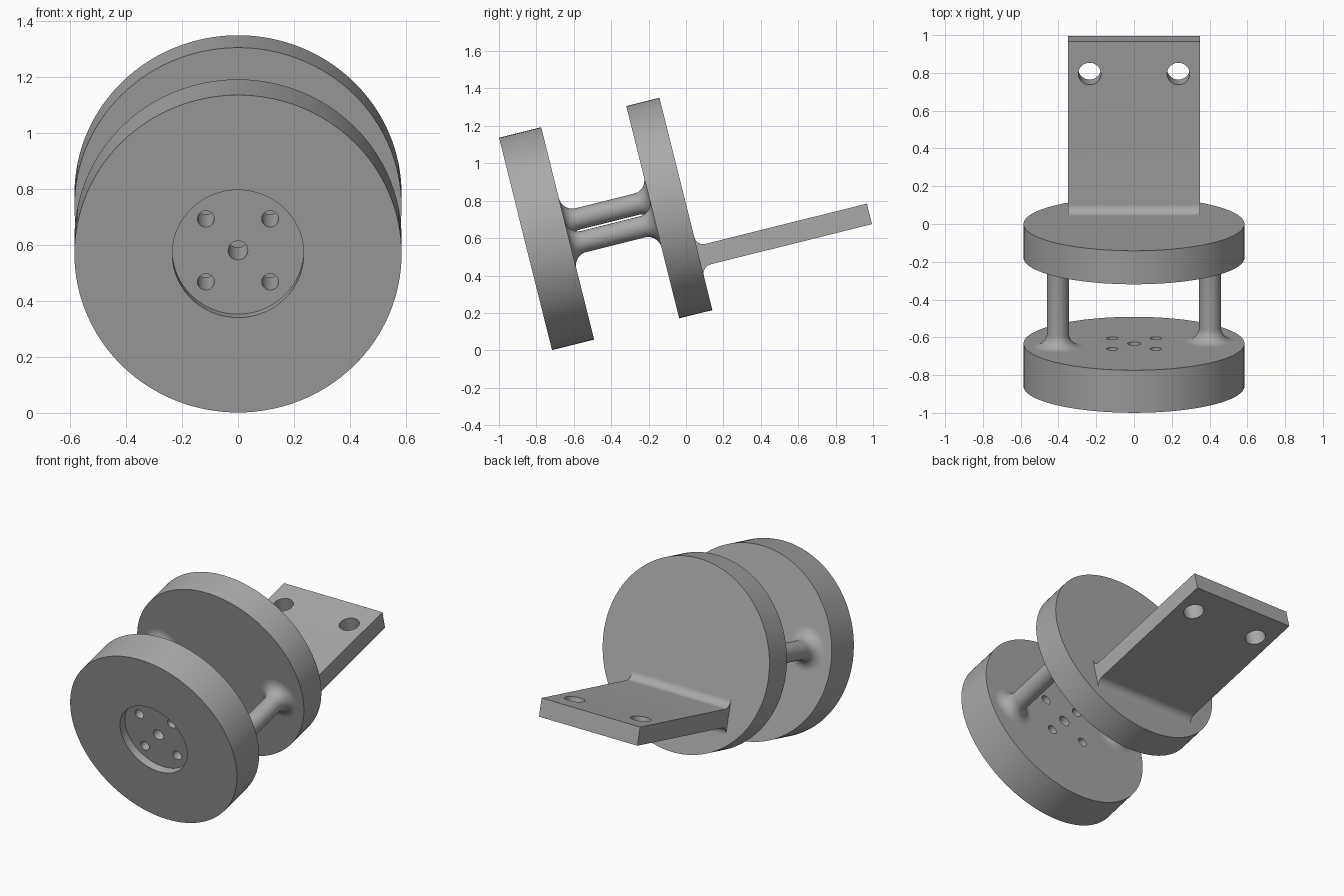
import bpy, bmesh
from math import sin, cos, pi, radians
from mathutils import Matrix, Vector

cube = bpy.data.objects.get("Cube")
if cube:
    bpy.data.objects.remove(cube)

# Everything is built along a straight y axis, then tilted into place
PLACE = Matrix.Translation((0, -0.858, 0.569)) @ Matrix.Rotation(radians(14), 4, 'X')
RADIUS = 0.585
FRONT_BACK, REAR_FRONT, REAR_BACK = 0.232, 0.701, 0.884

grey = bpy.data.materials.new("plain grey")
grey.use_nodes = True
GREY = (0.4, 0.4, 0.4, 1)
grey.diffuse_color = GREY
grey.node_tree.nodes["Principled BSDF"].inputs["Base Color"].default_value = GREY


def finish(bm, name):
    bmesh.ops.remove_doubles(bm, verts=bm.verts, dist=1e-5)
    bmesh.ops.recalc_face_normals(bm, faces=bm.faces)
    mesh = bpy.data.meshes.new(name)
    bm.to_mesh(mesh)
    bm.free()
    obj = bpy.data.objects.new(name, mesh)
    bpy.context.collection.objects.link(obj)
    mesh.materials.append(grey)
    return obj


def lathe(name, profile, x=0, z=0, steps=128):
    """Spin (radius, y) points around a line parallel to y."""
    bm = bmesh.new()
    verts = [bm.verts.new((r, y, 0)) for r, y in profile]
    edges = [bm.edges.new(pair) for pair in zip(verts, verts[1:])]
    bmesh.ops.spin(bm, geom=verts + edges, cent=(0, 0, 0), axis=(0, 1, 0),
                   angle=2 * pi, steps=steps, use_merge=True)
    bmesh.ops.translate(bm, verts=bm.verts, vec=(x, 0, z))
    return finish(bm, name)


def drill(obj, centre, radius, axis):
    """Cut a round hole through the object along y or z."""
    bm = bmesh.new()
    turn = Matrix.Rotation(pi / 2, 4, 'X') if axis == 'Y' else Matrix()
    bmesh.ops.create_cone(bm, cap_ends=True, segments=40, radius1=radius, radius2=radius,
                          depth=1, matrix=Matrix.Translation(centre) @ turn)
    cutter = finish(bm, "hole_cutter")
    cutter.hide_render = True
    mod = obj.modifiers.new("hole", 'BOOLEAN')
    mod.operation, mod.solver, mod.object = 'DIFFERENCE', 'EXACT', cutter
    bpy.ops.object.select_all(action='DESELECT')
    bpy.context.view_layer.objects.active = obj
    obj.select_set(True)
    bpy.ops.object.modifier_apply(modifier=mod.name)
    bpy.data.objects.remove(cutter)


def arc(cx, cy, r, start, end, n=10):
    return [(cx + r * cos(radians(start + (end - start) * i / n)),
             cy + r * sin(radians(start + (end - start) * i / n))) for i in range(n + 1)]


# Front disc with a shallow round recess and five through holes
recess_r, recess_d = 0.235, 0.05
front_disc = lathe("front_disc", [(0, recess_d), (recess_r, recess_d), (recess_r, 0),
                                  (RADIUS, 0), (RADIUS, FRONT_BACK), (0, FRONT_BACK)])
drill(front_disc, (0, 0.1, 0), 0.035, 'Y')
for sx in (-1, 1):
    for sz in (-1, 1):
        drill(front_disc, (sx * 0.115, 0.1, sz * 0.116), 0.03, 'Y')

# Rear disc
rear_disc = lathe("rear_disc", [(0, REAR_FRONT), (RADIUS, REAR_FRONT),
                                (RADIUS, REAR_BACK), (0, REAR_BACK)])

# Two posts between the discs, flared at both ends
post_r, flare = 0.058, 0.073
flare_c = post_r + flare
post_profile = (arc(flare_c, FRONT_BACK + flare, flare, 270, 180)
                + arc(flare_c, REAR_FRONT - flare, flare, 180, 90))
posts = [lathe(name, post_profile, x, z, 48) for name, x, z in
         (("right_post", -0.403, 0.0625), ("left_post", 0.403, -0.0625))]

# Rear mounting plate: side profile with filleted root, extruded across x
mid, half, fillet, end, width = -0.289, 0.0565, 0.05, 1.823, 0.35
upper = arc(REAR_BACK + fillet, half + fillet, fillet, 180, 270) + [(end, half)]
outline = ([(REAR_BACK - 0.01, half + fillet)] + upper
           + [(y, -z) for y, z in reversed(upper)] + [(REAR_BACK - 0.01, -half - fillet)])
bm = bmesh.new()
side = bm.faces.new([bm.verts.new((-width, y, mid + z)) for y, z in outline])
grown = bmesh.ops.extrude_face_region(bm, geom=[side])["geom"]
bmesh.ops.translate(bm, vec=Vector((2 * width, 0, 0)),
                    verts=[v for v in grown if isinstance(v, bmesh.types.BMVert)])
plate = finish(bm, "mounting_plate")
for sx in (-1, 1):
    drill(plate, (sx * 0.235, 1.646, mid), 0.06, 'Z')

# Tilt into place and smooth the curved faces
for obj in [front_disc, rear_disc, plate] + posts:
    obj.data.transform(PLACE)
    bpy.ops.object.select_all(action='DESELECT')
    bpy.context.view_layer.objects.active = obj
    obj.select_set(True)
    bpy.ops.object.shade_smooth_by_angle(angle=radians(30))
